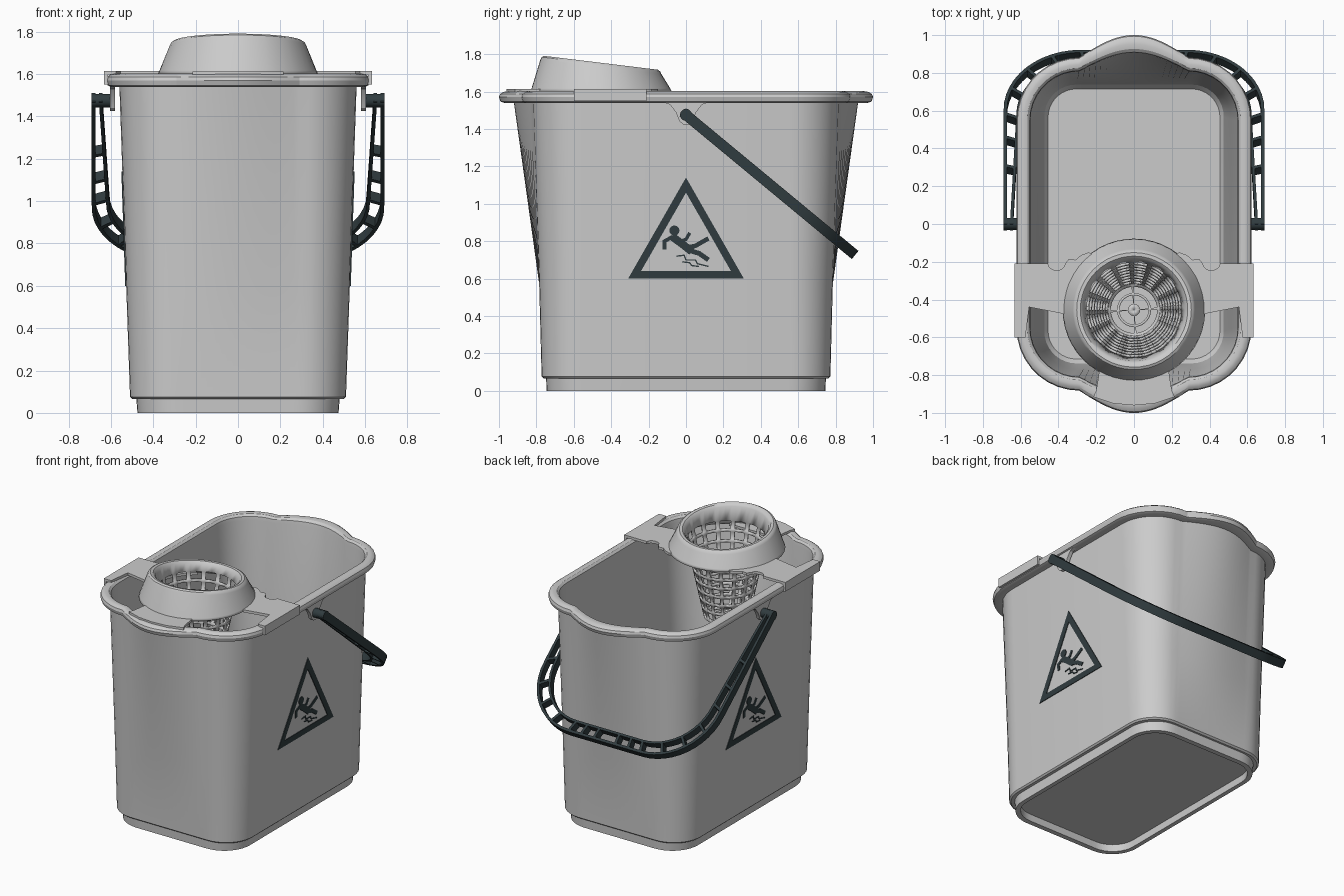
import bpy, bmesh
from math import sin, cos, pi, radians
from mathutils import Vector

if "Cube" in bpy.data.objects:
    bpy.data.objects.remove(bpy.data.objects["Cube"])

dark = bpy.data.materials.new("dark_plastic")
dark.diffuse_color = (0.03, 0.045, 0.05, 1)
dark.use_nodes = True
dark.node_tree.nodes["Principled BSDF"].inputs["Base Color"].default_value = dark.diffuse_color


def finish(name, bm, mat=None, angle=26):
    bmesh.ops.remove_doubles(bm, verts=bm.verts, dist=1e-5)
    bmesh.ops.recalc_face_normals(bm, faces=bm.faces)
    me = bpy.data.meshes.new(name)
    bm.to_mesh(me)
    bm.free()
    ob = bpy.data.objects.new(name, me)
    bpy.context.collection.objects.link(ob)
    if mat:
        me.materials.append(mat)
    bpy.ops.object.select_all(action='DESELECT')
    ob.select_set(True)
    bpy.context.view_layer.objects.active = ob
    bpy.ops.object.shade_smooth_by_angle(angle=radians(angle))
    return ob


def sheet(name, groups, vec, mat=None):
    """Extrude groups of flat polygons along vec; each group is one solid."""
    out = bmesh.new()
    for polys in groups:
        bm = bmesh.new()
        for p in polys:
            bm.faces.new([bm.verts.new(v) for v in p])
        bmesh.ops.remove_doubles(bm, verts=bm.verts, dist=1e-5)
        ext = bmesh.ops.extrude_face_region(bm, geom=bm.faces[:], use_keep_orig=True)["geom"]
        bmesh.ops.translate(bm, vec=vec, verts=[g for g in ext if isinstance(g, bmesh.types.BMVert)])
        bmesh.ops.recalc_face_normals(bm, faces=bm.faces)
        tmp = bpy.data.meshes.new("tmp")
        bm.to_mesh(tmp)
        bm.free()
        out.from_mesh(tmp)
        bpy.data.meshes.remove(tmp)
    return finish(name, out, mat)


def ribbon(pts, w, place):
    """Mitred strip of quads of width w along a 2D path."""
    pts = [Vector(p) for p in pts]
    closed = (pts[0] - pts[-1]).length < 1e-6
    n = len(pts)
    sides = []
    for i, p in enumerate(pts):
        a = (p - pts[i - 1]).normalized() if i else None
        b = (pts[i + 1] - p).normalized() if i < n - 1 else None
        if closed and a is None:
            a = (p - pts[-2]).normalized()
        if closed and b is None:
            b = (pts[1] - p).normalized()
        a, b = a or b, b or a
        t = (a + b).normalized()
        off = Vector((-t.y, t.x)) * (w / 2 / max(0.4, t.dot(a)))
        sides.append((place(p + off), place(p - off)))
    return [[s[0], s[1], e[1], e[0]] for s, e in zip(sides, sides[1:])]


# Bucket: lofted rounded rectangle with pouring spouts front and back
def ring(hx, hy, r, s, z):
    q = [(hx - r + r * cos(pi / 2 * i / 9), hy - r + r * sin(pi / 2 * i / 9)) for i in range(10)]
    w = hx - r
    for i in range(1, 10):
        x = w * (1 - i / 10)
        q.append((x, hy + s * cos(pi / 2 * x / w)))
    half = q + [(0, hy + s)] + [(-x, y) for x, y in reversed(q)]
    return [(x, y, z) for x, y in half + [(-x, -y) for x, y in half]]


rings = [ring(.445, .71, .17, 0, .05), ring(.445, .71, .17, 0, 0),
         ring(.475, .745, .2, 0, 0), ring(.48, .748, .2, 0, .065),
         ring(.50, .76, .2, 0, .066), ring(.51, .772, .21, 0, .076),
         ring(.527, .785, .23, 0, .57), ring(.56, .82, .27, .1, 1.54)]
for o, z in [(.04, 1.54), (.055, 1.546), (.062, 1.57), (.057, 1.587), (.043, 1.598),
             (.025, 1.602), (.005, 1.598), (-.008, 1.585), (-.012, 1.56)]:
    rings.append(ring(.56 + o, .82 + o, .27 + o, .1 + .3 * o, z))
rings += [ring(.512, .77, .215, 0, .57), ring(.475, .738, .17, 0, .11), ring(.455, .715, .15, 0, .08)]
bm = bmesh.new()
loops = [[bm.verts.new(v) for v in r] for r in rings]
for a, b in zip(loops, loops[1:]):
    for i in range(len(a)):
        j = (i + 1) % len(a)
        bm.faces.new((a[i], a[j], b[j], b[i]))
bm.faces.new(loops[0])
bm.faces.new(loops[-1])
finish("bucket", bm)

# Handle lugs under the rim
lug = [(-.13, 1.545), (-.085, 1.53), (-.055, 1.49), (-.035, 1.44), (-.015, 1.425)]
lug += [(-y, z) for y, z in reversed(lug)]
for s, side in ((1, "right"), (-1, "left")):
    sheet("handle_lug_" + side, [[[(s * .58, y, z) for y, z in lug]]], (s * .025, 0, 0))

# Carrying handle: two rails joined by rungs, hanging toward the back
d = Vector((0, .9, -.745)).normalized()
n = Vector((0, .745, .9)).normalized()
pivot = Vector((0, 0, 1.475))


def on_handle(p):
    return pivot + Vector((p[0], 0, 0)) + d * p[1] - n * .028


def rail(x0, x1, u1, cx, a, b):
    pts = [(x0 + (x1 - x0) * t, u1 * t) for t in (-.03, .25, .5, .76, .97)]
    pts += [(cx + a * cos(pi / 2 * i / 12), u1 + b * sin(pi / 2 * i / 12)) for i in range(1, 13)]
    pts += [(cx * .66, u1 + b), (cx * .3, u1 + b)]
    return pts + [(-x, u) for x, u in reversed(pts)]


outer = rail(.682, .682, .76, .28, .402, .405)
inner = rail(.648, .615, .73, .26, .355, .36)
groups = [ribbon(outer, .018, on_handle), ribbon(inner, .016, on_handle)]
for i in (2, 3, 4, 7, 10, 13, 16, 17, 18):
    for k in {i, len(outer) - 1 - i}:
        groups.append(ribbon([outer[k], inner[k]], .018, on_handle))
sheet("handle", groups, n * .056, dark)

# Handle pivots
disc = [(.032 * cos(pi * i / 10), .032 * sin(pi * i / 10)) for i in range(20)]
sheet("handle_pivots", [[[(x, a, 1.475 + b) for a, b in disc]] for x in (.6, -.691)], (.091, 0, 0), dark)


# Warning signs on both sides
def circle(cx, cy, r):
    return [(cx + r * cos(pi * i / 8), cy + r * sin(pi * i / 8)) for i in range(16)]


strokes = [([(0, .62), (.275, .62), (0, 1.10), (-.275, .62), (0, .62)], .04),
           ([(-.075, .825), (-.02, .785), (.03, .745)], .042),
           ([(-.07, .825), (-.115, .80), (-.115, .755)], .02),
           ([(-.03, .80), (.0, .81), (.02, .845)], .018),
           ([(.0, .765), (.05, .775), (.12, .815)], .024),
           ([(.02, .75), (.07, .735), (.12, .70)], .026),
           ([(-.05, .72), (-.01, .725), (.0, .70), (.05, .70), (.06, .68), (.12, .665)], .007),
           ([(-.02, .69), (.02, .685), (.03, .67), (.07, .665)], .007)]
for s, side in ((1, "right"), (-1, "left")):
    def on_side(p):
        return Vector((s * (.505 + .0337 * (p[1] - .06) + .004), s * p[0], p[1]))
    groups = [ribbon(p, w, on_side) for p, w in strokes]
    groups.append([[on_side(p) for p in circle(-.062, .857, .027)]])
    sheet("warning_sign_" + side, groups, (s * .0055, 0, 0), dark)

# Wringer cup: tilted collar running down into a slotted basket
CY = -.455
rows = [(.372, 1.60, 0), (.365, 1.615, 0), (.318, 1.73, 1), (.312, 1.742, 1), (.302, 1.748, 1),
        (.287, 1.746, 1), (.276, 1.735, 1), (.257, 1.665, .2)]
holes = set()
steps = 8
for k in range(steps):
    for f in (.72, 1):
        t = (k + f) / steps
        rows.append((.257 - .115 * t, 1.665 - .545 * t, .2 * (1 - t)))
    holes.add(len(rows) - 3)
floor_start = len(rows) - 1
rows += [(.125, 1.112, 0), (.09, 1.112, 0), (.077, 1.112, 0), (.032, 1.112, 0), (.001, 1.112, 0)]
floor_holes = {floor_start + 1, floor_start + 3}
sectors = 16
angles = [2 * pi * (i + f) / sectors for i in range(sectors) for f in (0, .28, .64)]
bm = bmesh.new()
grid = [[bm.verts.new((r * cos(a), CY + r * sin(a), z - .122 * tilt * r * sin(a))) for a in angles]
        for r, z, tilt in rows]
for i in range(len(rows) - 1):
    for j in range(len(angles)):
        if i in holes and j % 3:
            continue
        if i in floor_holes and j % 12:
            continue
        k = (j + 1) % len(angles)
        bm.faces.new((grid[i][j], grid[i][k], grid[i + 1][k], grid[i + 1][j]))
cup = finish("wringer_cup", bm, angle=35)
mod = cup.modifiers.new("thickness", 'SOLIDIFY')
mod.thickness = .012
mod.offset = 0

# Wringer bridge: wings resting on the rim, with finger notches and side flaps
wing = [(.632, -.6), (.632, -.21), (.455, -.21)]
wing += [(.41 + .045 * cos(a), -.21 - .035 * sin(a)) for a in [pi * i / 8 for i in range(1, 8)]]
wing += [(.365, -.21), (.345, -.185), (.31, -.19), (.28, -.165), (.24, -.15)]
wing += [(.335 * cos(a), CY + .335 * sin(a)) for a in [radians(x) for x in (55, 42, 29, 16, 3, -4)]]
wing += [(.36, -.478), (.555, -.44), (.575, -.6)]
for s, side in ((1, "right"), (-1, "left")):
    flap = [(s * x, y, 1.55) for x, y in ((.615, -.6), (.632, -.6), (.632, -.21), (.615, -.21))]
    sheet("wringer_wing_" + side, [[[(s * x, y, 1.597) for x, y in wing]]], (0, 0, .018))
    sheet("wringer_flap_" + side, [[flap]], (0, 0, .05))

# Wringer tongue resting on the front spout
tongue = [(.18, -.74), (.19, -.82), (.2, -.88), (.215, -.915), (.11, -.95), (0, -.96)]
tongue += [(-x, y) for x, y in reversed(tongue[:-1])]
sheet("wringer_tongue", [[[(x, y, 1.597) for x, y in tongue]]], (0, 0, .016))
